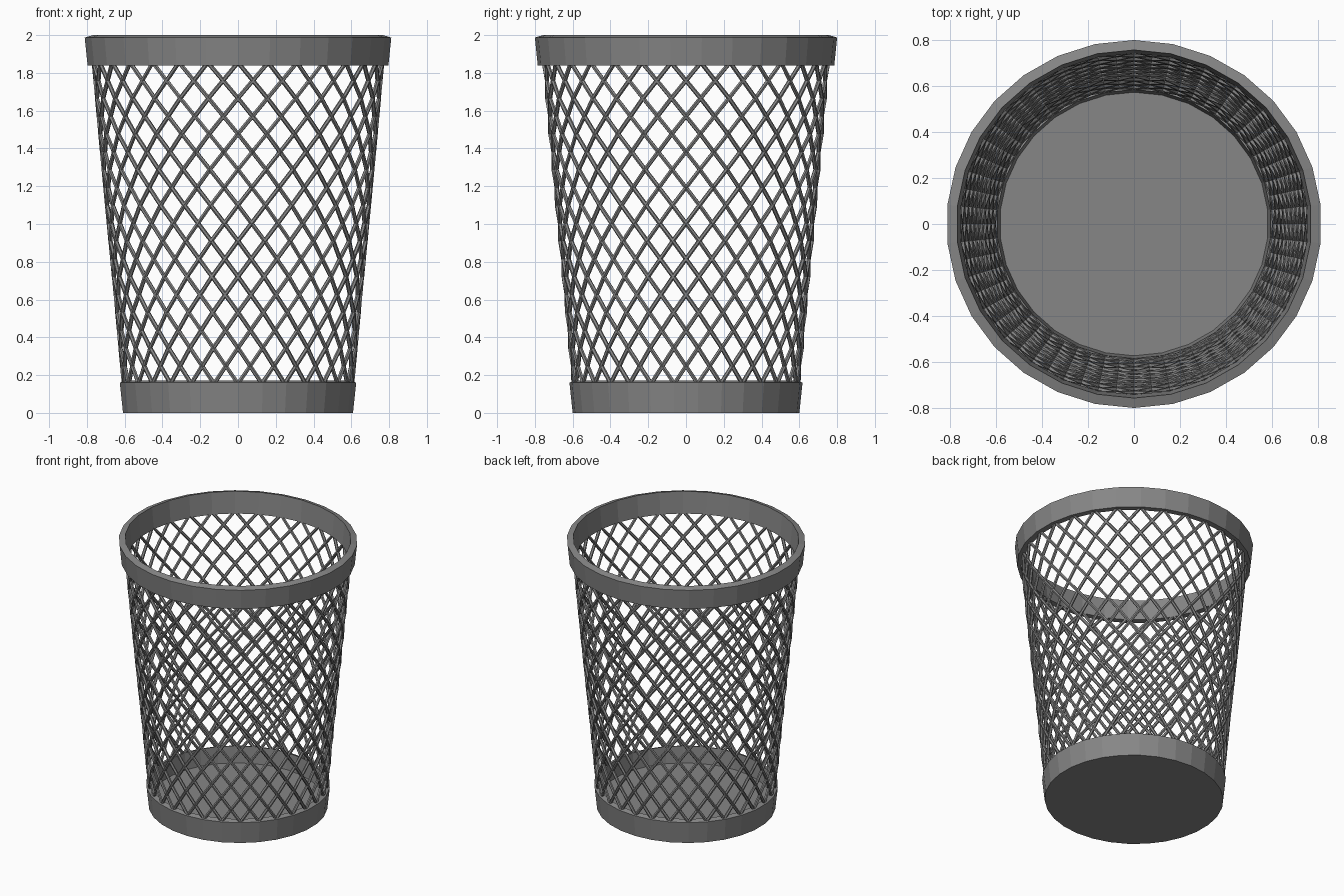
import bpy, bmesh
from math import sin, cos, pi

if "Cube" in bpy.data.objects:
    bpy.data.objects.remove(bpy.data.objects["Cube"])

SIDES = 30          # facets of the rings, and wires per direction
SX = 1.02           # the basket is very slightly wider in x

dark = bpy.data.materials.new("dark_grey")
dark.diffuse_color = (0.24, 0.24, 0.24, 1)
dark.use_nodes = True
dark.node_tree.nodes["Principled BSDF"].inputs["Base Color"].default_value = dark.diffuse_color


def polar(r, a, z):
    return (SX * r * cos(a), r * sin(a), z)


def lathe(name, profile, closed):
    """Revolve an (r, z) profile into flat facets; r = 0 makes a centre point."""
    bm = bmesh.new()
    rings = []
    for r, z in profile:
        if r == 0:
            rings.append([bm.verts.new((0, 0, z))] * SIDES)
        else:
            rings.append([bm.verts.new(polar(r, pi / 2 + 2 * pi * i / SIDES, z))
                          for i in range(SIDES)])
    pairs = list(zip(rings, rings[1:]))
    if closed:
        pairs.append((rings[-1], rings[0]))
    for a, b in pairs:
        for i in range(SIDES):
            j = (i + 1) % SIDES
            quad = list(dict.fromkeys([a[i], a[j], b[j], b[i]]))
            bm.faces.new(quad)
    bmesh.ops.recalc_face_normals(bm, faces=bm.faces)
    me = bpy.data.meshes.new(name)
    bm.to_mesh(me)
    bm.free()
    me.materials.append(dark)
    ob = bpy.data.objects.new(name, me)
    bpy.context.collection.objects.link(ob)
    return ob


def wires(name, direction, steps=9, z0=0.155, z1=1.855):
    """One family of slanted wires, bent at each crossing."""
    cu = bpy.data.curves.new(name, 'CURVE')
    cu.dimensions = '3D'
    cu.bevel_depth = 0.0115
    cu.bevel_resolution = 1
    cu.use_fill_caps = True
    cu.materials.append(dark)
    for i in range(SIDES):
        sp = cu.splines.new('POLY')
        sp.points.add(steps)
        for k in range(steps + 1):
            z = z0 + (z1 - z0) * k / steps
            r = 0.597 + (z - 0.17) * 0.0928
            a = pi / 2 + 2 * pi * (i + direction * k) / SIDES
            sp.points[k].co = (*polar(r, a, z), 1)
        sp.use_smooth = False
    ob = bpy.data.objects.new(name, cu)
    bpy.context.collection.objects.link(ob)


# base cup with solid floor
lathe("base", [(0, 0), (0.60, 0), (0.617, 0.16), (0.585, 0.172),
               (0.573, 0.05), (0, 0.05)], False)

# top rim
lathe("rim", [(0.785, 1.84), (0.80, 1.987), (0.757, 2.0), (0.742, 1.84)], True)

# lattice wall
wires("wires_left", 1)
wires("wires_right", -1)
